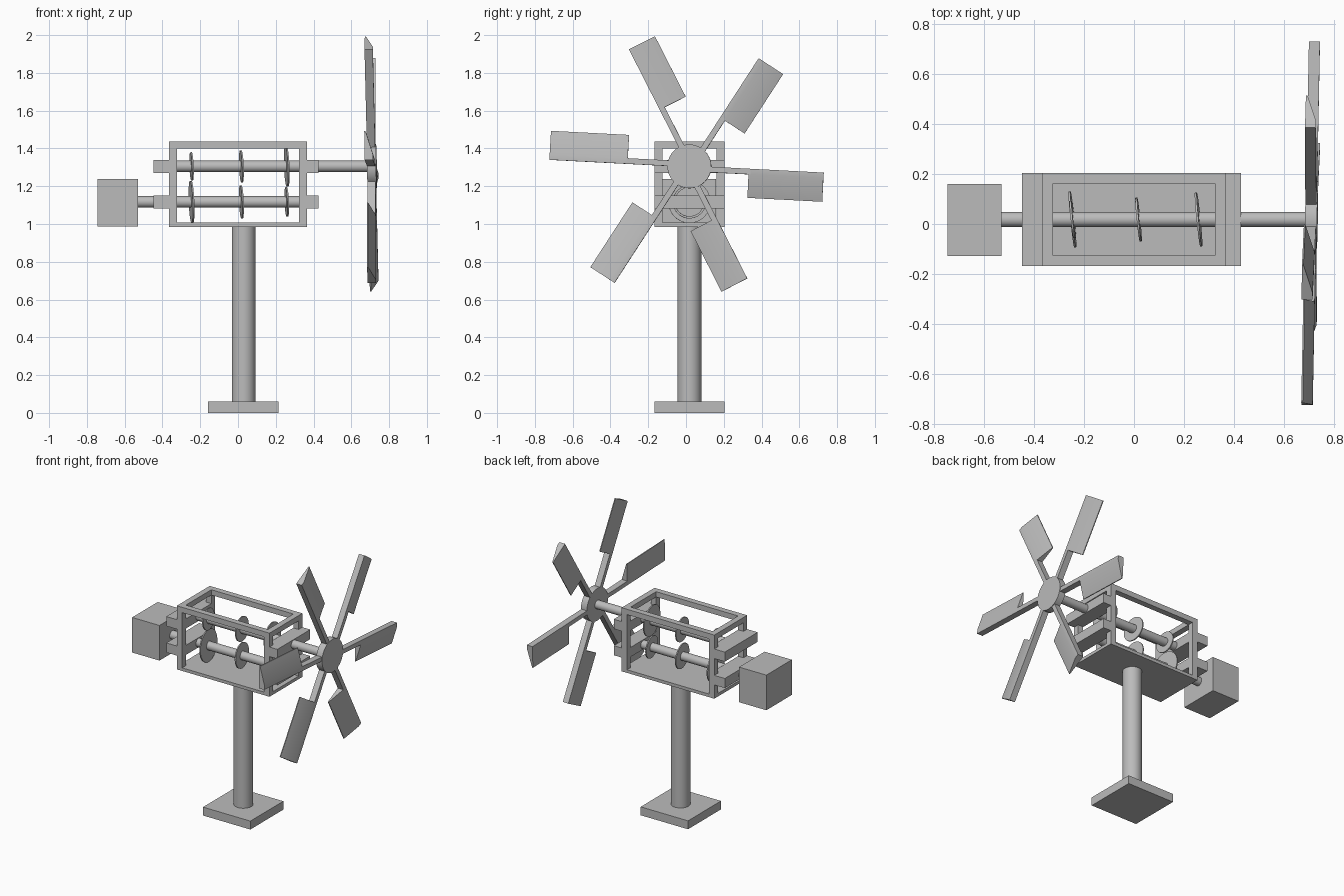
import bpy, bmesh, math
from mathutils import Matrix, Vector

cube = bpy.data.objects.get("Cube")
if cube:
    bpy.data.objects.remove(cube, do_unlink=True)

grey = bpy.data.materials.new("plain_grey")
grey.use_nodes = True
grey.diffuse_color = (0.5, 0.5, 0.5, 1)
grey.node_tree.nodes["Principled BSDF"].inputs["Base Color"].default_value = (0.5, 0.5, 0.5, 1)

CY = 0.018        # depth of the shaft axes
UPPER, LOWER = 1.305, 1.117
FRONT, BACK = -0.167, 0.203


def finish(name, bm, smooth=False):
    bmesh.ops.recalc_face_normals(bm, faces=bm.faces)
    mesh = bpy.data.meshes.new(name)
    bm.to_mesh(mesh)
    bm.free()
    mesh.materials.append(grey)
    ob = bpy.data.objects.new(name, mesh)
    bpy.context.collection.objects.link(ob)
    if smooth:
        bpy.ops.object.select_all(action='DESELECT')
        ob.select_set(True)
        bpy.context.view_layer.objects.active = ob
        bpy.ops.object.shade_smooth_by_angle(angle=math.radians(35))
    return ob


def add_box(bm, x, y, z):
    lo, hi = Vector((x[0], y[0], z[0])), Vector((x[1], y[1], z[1]))
    m = Matrix.Translation((lo + hi) / 2) @ Matrix.Diagonal((hi - lo).to_4d())
    bmesh.ops.create_cube(bm, size=1, matrix=m)


def box(name, x, y, z):
    bm = bmesh.new()
    add_box(bm, x, y, z)
    return finish(name, bm)


def cylinder(name, center, radius, length, axis=(1, 0, 0)):
    bm = bmesh.new()
    turn = Vector((0, 0, 1)).rotation_difference(Vector(axis)).to_matrix().to_4x4()
    bmesh.ops.create_cone(bm, cap_ends=True, segments=40, radius1=radius, radius2=radius,
                          depth=length, matrix=Matrix.Translation(center) @ turn)
    return finish(name, bm, smooth=True)


# Stand
box("base_plate", (-0.158, 0.215), (-0.168, 0.203), (0, 0.06))
cylinder("post", (0.03, 0.018, 0.52), 0.063, 0.94, (0, 0, 1))

# Open gear housing: floor, corner posts and top rim
box("housing_floor", (-0.365, 0.365), (FRONT, BACK), (0.985, 1.007))
T = 0.042
bm = bmesh.new()
for x in (-0.365, 0.365 - T):
    for y in (FRONT, BACK - T):
        add_box(bm, (x, x + T), (y, y + T), (1.0, 1.42))
    add_box(bm, (x, x + T), (FRONT, BACK), (1.4, 1.438))
for y in (FRONT, BACK - T):
    add_box(bm, (-0.365, 0.365), (y, y + T), (1.4, 1.438))
finish("housing_frame", bm)

# Bearing bars across both ends
for level, z in (("upper", UPPER), ("lower", LOWER)):
    for side, x in (("right", (-0.448, -0.323)), ("left", (0.323, 0.427))):
        box(f"{level}_{side}_bearing_bar", x, (FRONT, BACK), (z - 0.034, z + 0.034))

# Shafts and generator
cylinder("rotor_shaft", (0.13, CY, UPPER), 0.03, 1.15)
cylinder("generator_shaft", (-0.08, CY, LOWER), 0.03, 0.98)
box("generator", (-0.745, -0.53), (-0.127, 0.16), (0.988, 1.238))

# Thin tilted gear discs in three meshing pairs
for i, (x, big, small) in enumerate(((-0.246, 0.075, 0.112), (0.018, 0.085, 0.088),
                                     (0.258, 0.108, 0.078))):
    cylinder(f"upper_gear_{i + 1}", (x, CY, UPPER), big, 0.008, (1, 0.1, 0.04))
    cylinder(f"lower_gear_{i + 1}", (x, CY, LOWER), small, 0.008, (1, 0.1, 0.04))

# Rotor: hub, arms and wedge-shaped blades, slightly off the vertical plane
tilt = Vector((1, 0, 0)).rotation_difference(Vector((1, -0.019, 0.015))).to_matrix().to_4x4()
rotor_place = Matrix.Translation((0.707, CY, UPPER)) @ tilt
hub = cylinder("rotor_hub", (0.002, 0, 0), 0.116, 0.048)
hub.matrix_world = rotor_place

HALF = 0.022
# (lateral, depth) outline of the wedge
WEDGE = ((0.004, -HALF), (0.004, HALF), (-0.026, HALF), (-0.15, -HALF + 0.006), (-0.15, -HALF))
SPANS = ((0.305, 0.68), (0.338, 0.697), (0.328, 0.742), (0.324, 0.733), (0.308, 0.668), (0.315, 0.712))
for i, (inner, outer) in enumerate(SPANS):
    spin = Matrix.Rotation(math.radians(57 + 60 * i), 4, 'X')
    bm = bmesh.new()
    add_box(bm, (-HALF, HALF), (0.09, inner + 0.01), (-0.026, 0.004))
    rings = [[bm.verts.new((d, r, l)) for l, d in WEDGE] for r in (inner, outer)]
    bm.faces.new(rings[0])
    bm.faces.new(rings[1])
    for k in range(len(WEDGE)):
        n = (k + 1) % len(WEDGE)
        bm.faces.new((rings[0][k], rings[0][n], rings[1][n], rings[1][k]))
    blade = finish(f"blade_{i + 1}", bm, smooth=True)
    blade.matrix_world = rotor_place @ spin
